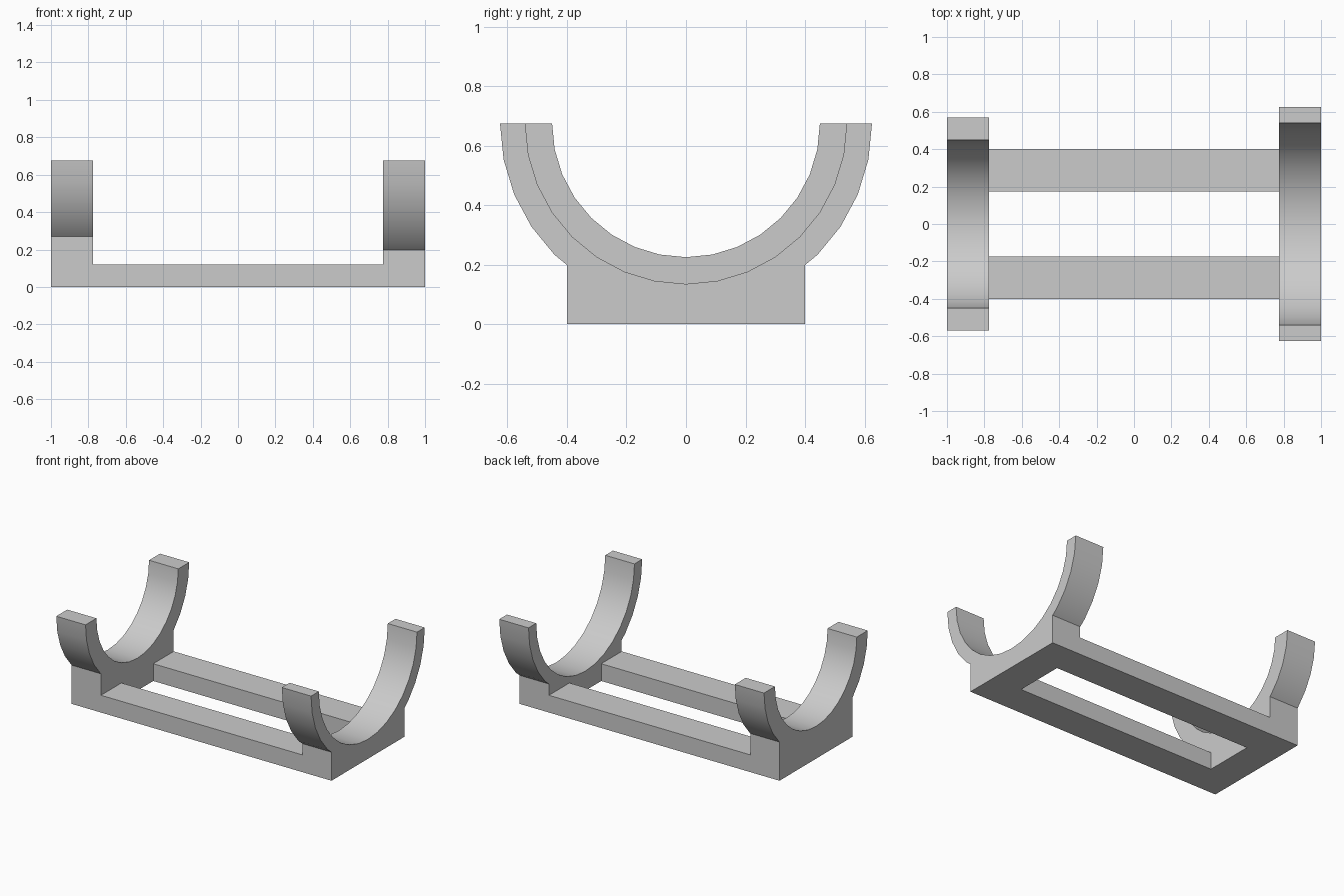
import bpy, bmesh
from math import sin, cos, pi, radians

cube = bpy.data.objects.get("Cube")
if cube:
    bpy.data.objects.remove(cube, do_unlink=True)

HALF_LENGTH, INNER_X = 1.0, 0.775   # cradle outer and inner faces
HALF_WIDTH, SLOT = 0.40, 0.175      # base half width and central opening
RIM_Z, RAIL_Z = 0.675, 0.12
STEPS = 16                          # segments per half circle

grey = bpy.data.materials.new("light_grey")
grey.use_nodes = True
colour = (0.6, 0.6, 0.6, 1)
grey.diffuse_color = colour
grey.node_tree.nodes["Principled BSDF"].inputs["Base Color"].default_value = colour


def extrude_x(name, profile, x0, x1):
    """Extrude a closed (y, z) profile along x."""
    bm = bmesh.new()
    face = bm.faces.new([bm.verts.new((x0, y, z)) for y, z in profile])
    new = bmesh.ops.extrude_face_region(bm, geom=[face])["geom"]
    verts = [v for v in new if isinstance(v, bmesh.types.BMVert)]
    bmesh.ops.translate(bm, verts=verts, vec=(x1 - x0, 0, 0))
    bmesh.ops.recalc_face_normals(bm, faces=bm.faces)
    mesh = bpy.data.meshes.new(name)
    bm.to_mesh(mesh)
    bm.free()
    mesh.materials.append(grey)
    obj = bpy.data.objects.new(name, mesh)
    bpy.context.collection.objects.link(obj)
    return obj


def arc(radius):
    """Lower half circle from the +y rim to the -y rim."""
    angles = [pi * k / STEPS for k in range(STEPS + 1)]
    return [(radius * cos(a), RIM_Z - radius * sin(a)) for a in angles]


def cradle(name, inner, outer, x0, x1):
    """Half-ring support standing on a rectangular foot."""
    ring = arc(outer)
    side = [p for p in ring if p[0] > HALF_WIDTH]
    # point where the faceted ring meets the side of the foot
    (ya, za), (yb, zb) = side[-1], ring[len(side)]
    z = za + (zb - za) * (ya - HALF_WIDTH) / (ya - yb)
    right = [(HALF_WIDTH, 0), (HALF_WIDTH, z)] + side[::-1]
    left = [(-y, z) for y, z in reversed(right)]
    obj = extrude_x(name, right + arc(inner) + left, x0, x1)
    bpy.ops.object.select_all(action="DESELECT")
    obj.select_set(True)
    bpy.context.view_layer.objects.active = obj
    bpy.ops.object.shade_smooth_by_angle(angle=radians(30))


# Two cradles of different bore
cradle("small_cradle", 0.45, 0.57, -HALF_LENGTH, -INNER_X)
cradle("large_cradle", 0.54, 0.625, INNER_X, HALF_LENGTH)

# Two rails joining the cradles
for name, s in (("front_rail", -1), ("back_rail", 1)):
    a, b = s * SLOT, s * HALF_WIDTH
    extrude_x(name, [(a, 0), (b, 0), (b, RAIL_Z), (a, RAIL_Z)], -INNER_X, INNER_X)
